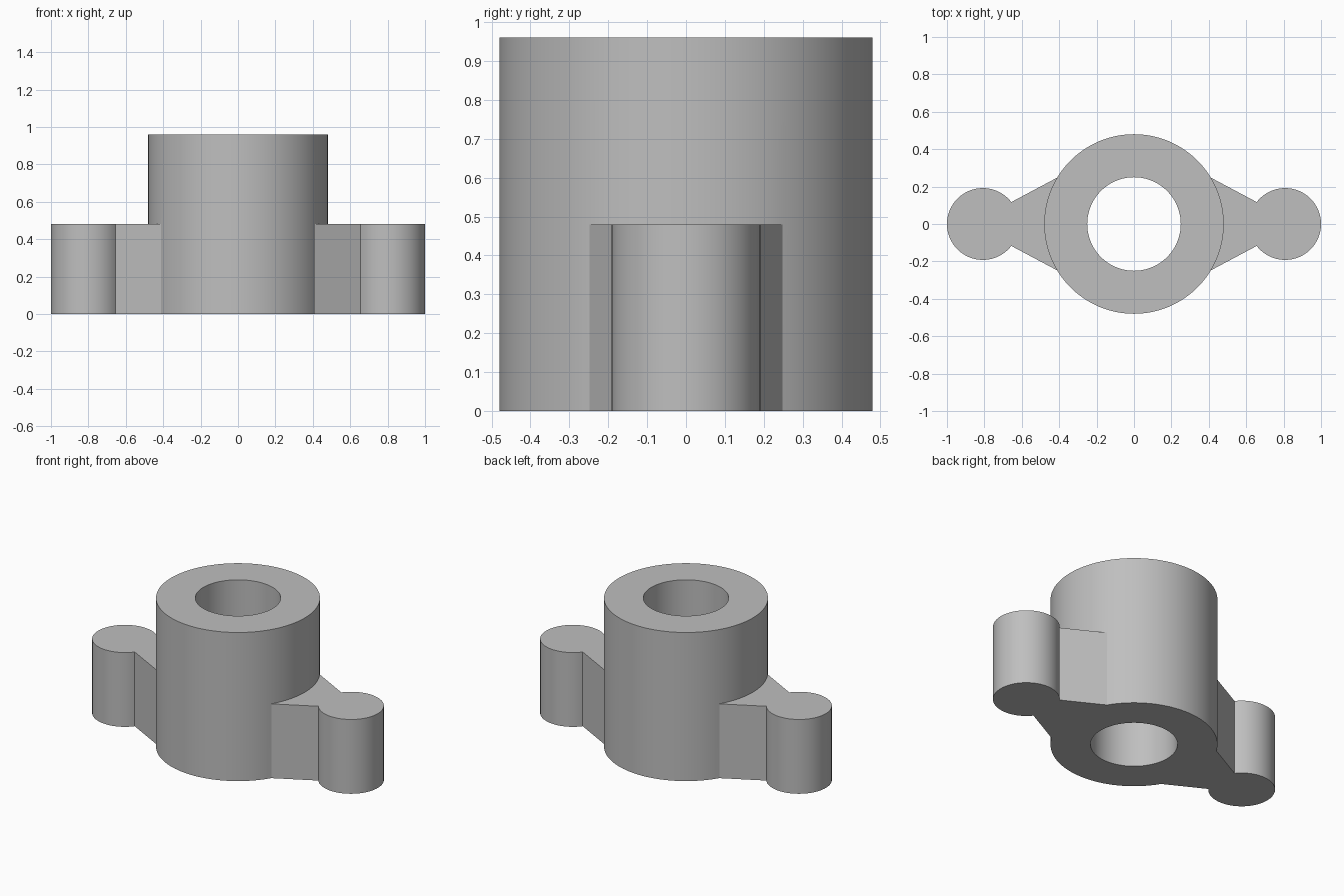
import bpy
import bmesh
import math
from mathutils import Vector

cube = bpy.data.objects.get("Cube")
if cube:
    bpy.data.objects.remove(cube, do_unlink=True)

HUB_R, BORE_R, HUB_H = 0.48, 0.25, 0.96
LUG_R, LUG_X, LUG_H = 0.192, 0.808, 0.48
HUB_ANGLE = math.atan2(0.247, 0.41)      # where the web meets the hub
LUG_ANGLE = math.atan2(0.118, -0.153)    # where the web meets the lug boss


def arc(cx, radius, start, end, steps):
    """Points along an arc in the ground plane."""
    angles = [start + (end - start) * i / steps for i in range(steps + 1)]
    return [Vector((cx + radius * math.cos(a), radius * math.sin(a), 0)) for a in angles]


def face(bm, points):
    return bm.faces.new([bm.verts.new(p) for p in points])


def wall(bm, path, z0, z1):
    """Vertical wall over a path."""
    low, high = Vector((0, 0, z0)), Vector((0, 0, z1))
    for a, b in zip(path, path[1:]):
        face(bm, (a + low, b + low, b + high, a + high))


def ring(bm, outer, inner, z):
    """Flat band between two matching paths."""
    up = Vector((0, 0, z))
    for i in range(len(outer) - 1):
        face(bm, [p + up for p in (outer[i], outer[i + 1], inner[i + 1], inner[i])])


bm = bmesh.new()

# Hub: bored cylinder, left open inside the webs
for start, end, steps, has_web in (
        (-HUB_ANGLE, HUB_ANGLE, 20, True),
        (HUB_ANGLE, math.pi - HUB_ANGLE, 40, False),
        (math.pi - HUB_ANGLE, math.pi + HUB_ANGLE, 20, True),
        (math.pi + HUB_ANGLE, 2 * math.pi - HUB_ANGLE, 40, False)):
    outer = arc(0, HUB_R, start, end, steps)
    inner = arc(0, BORE_R, start, end, steps)
    wall(bm, outer, LUG_H, HUB_H)
    if not has_web:
        wall(bm, outer, 0, LUG_H)
    wall(bm, inner, 0, HUB_H)
    ring(bm, outer, inner, 0)
    ring(bm, outer, inner, HUB_H)

# Side lugs: tapered web ending in a round boss
hub_arc = arc(0, HUB_R, HUB_ANGLE, -HUB_ANGLE, 20)
boss_arc = arc(LUG_X, LUG_R, -LUG_ANGLE, LUG_ANGLE, 56)
for side in (1, -1):
    flip = Vector((side, 1, 1))
    seat = [p * flip for p in hub_arc]
    boss = [p * flip for p in boss_arc]
    wall(bm, [seat[-1]] + boss + [seat[0]], 0, LUG_H)
    for z in (0, LUG_H):
        face(bm, [p + Vector((0, 0, z)) for p in seat + boss])

bmesh.ops.remove_doubles(bm, verts=bm.verts, dist=0.0001)
bmesh.ops.recalc_face_normals(bm, faces=bm.faces)

mesh = bpy.data.meshes.new("lugged_bushing")
bm.to_mesh(mesh)
bm.free()
bushing = bpy.data.objects.new("lugged_bushing", mesh)
bpy.context.collection.objects.link(bushing)

# Plain grey finish
grey = bpy.data.materials.new("plain_grey")
grey.use_nodes = True
colour = (0.52, 0.52, 0.52, 1)
grey.diffuse_color = colour
grey.node_tree.nodes["Principled BSDF"].inputs["Base Color"].default_value = colour
mesh.materials.append(grey)

bpy.ops.object.select_all(action="DESELECT")
bushing.select_set(True)
bpy.context.view_layer.objects.active = bushing
bpy.ops.object.shade_smooth_by_angle(angle=math.radians(25))
